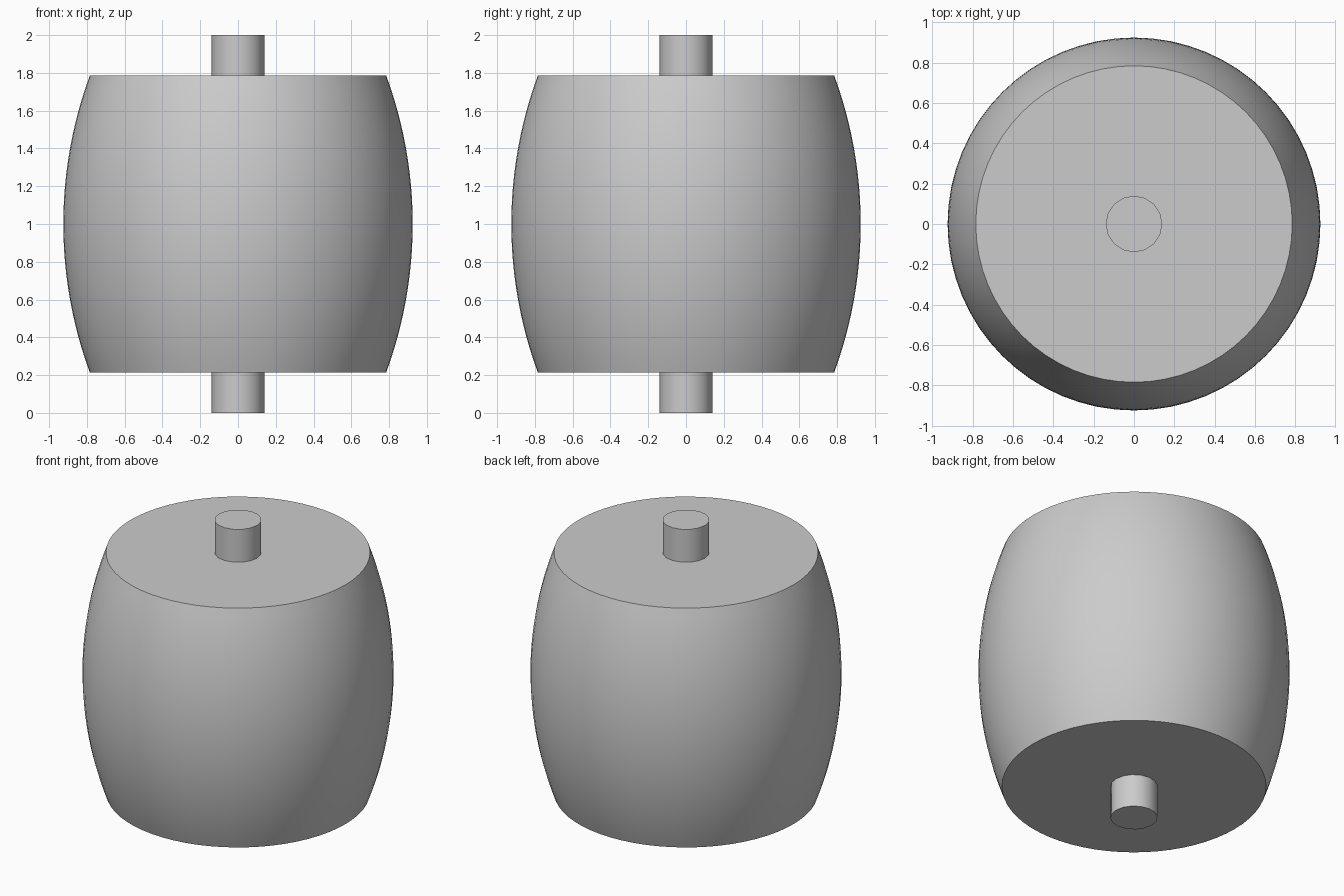
import bpy, bmesh, math

cube = bpy.data.objects.get("Cube")
if cube:
    bpy.data.objects.remove(cube, do_unlink=True)

grey = bpy.data.materials.new("plain_grey")
grey.use_nodes = True
colour = (0.6, 0.6, 0.6, 1)
grey.diffuse_color = colour
grey.node_tree.nodes["Principled BSDF"].inputs["Base Color"].default_value = colour


def lathe(name, profile, sides):
    """Closed solid of revolution about z from (radius, height) pairs."""
    bm = bmesh.new()
    rings = []
    for r, z in profile:
        angles = [2 * math.pi * i / sides for i in range(sides)]
        rings.append([bm.verts.new((r * math.cos(a), r * math.sin(a), z)) for a in angles])
    for low, high in zip(rings, rings[1:]):
        for i in range(sides):
            j = (i + 1) % sides
            bm.faces.new((low[i], low[j], high[j], high[i]))
    bm.faces.new(rings[0][::-1])
    bm.faces.new(rings[-1])
    mesh = bpy.data.meshes.new(name)
    bm.to_mesh(mesh)
    bm.free()
    mesh.materials.append(grey)
    obj = bpy.data.objects.new(name, mesh)
    bpy.context.collection.objects.link(obj)
    bpy.ops.object.select_all(action="DESELECT")
    obj.select_set(True)
    bpy.context.view_layer.objects.active = obj
    bpy.ops.object.shade_smooth_by_angle(angle=math.radians(35))
    return obj


# Barrel-shaped roller: circular arc bulging at mid height
half, end_r, mid_r, steps = 0.785, 0.785, 0.925, 24
bulge = mid_r - end_r
arc_r = (half ** 2 + bulge ** 2) / (2 * bulge)
sweep = math.asin(half / arc_r)
profile = []
for i in range(steps + 1):
    t = sweep * (2 * i / steps - 1)
    profile.append((mid_r - arc_r * (1 - math.cos(t)), 1 + arc_r * math.sin(t)))
lathe("roller_body", profile, 64)

# Axle stubs at both ends
lathe("lower_axle", [(0.14, 0), (0.14, 1 - half)], 16)
lathe("upper_axle", [(0.14, 1 + half), (0.14, 2)], 16)
